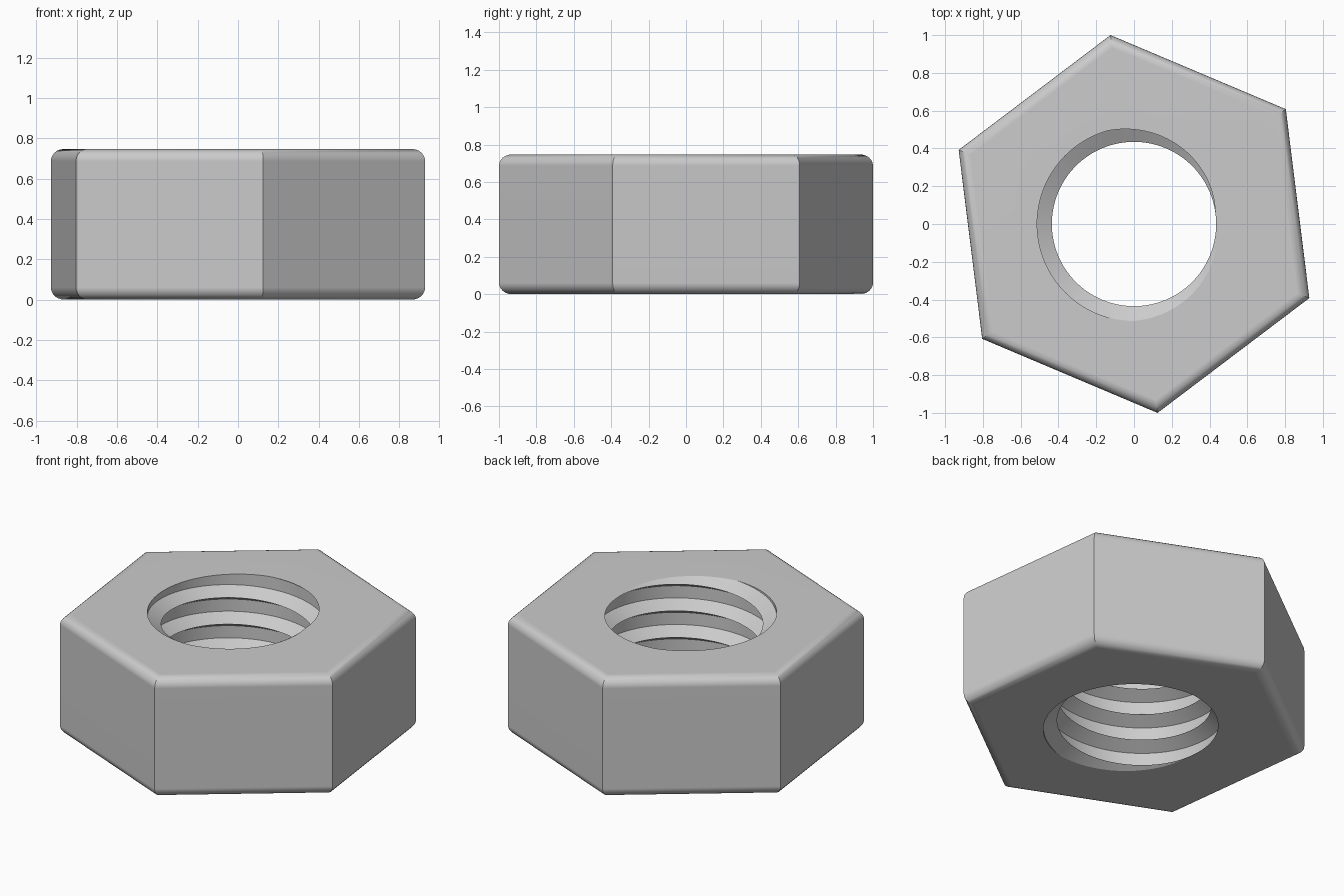
import bpy, bmesh
from math import cos, sin, pi, radians, floor, ceil
from mathutils import Vector

HEIGHT = 0.747
CORNER_RADIUS = 1.0077        # centre to hexagon corner
HEX_TURN = radians(37.1)
FILLET = 0.06
FILLET_STEPS = 6
ROOT, CREST = 0.513, 0.435    # thread radii
PITCH = 0.166
FLANK = 0.045                 # height of one sloping thread side
CREST_ANGLE = radians(8)      # where the crest leaves the top face
SEGMENTS = 96

cube = bpy.data.objects.get("Cube")
if cube:
    bpy.data.objects.remove(cube, do_unlink=True)


def polar(radius, angle, z):
    return Vector((radius * cos(angle), radius * sin(angle), z))


bm = bmesh.new()

# Threaded hole: one continuous helical strip, overlong at both ends
turns = ceil(HEIGHT / PITCH) + 4
columns = []
for j in range(turns * SEGMENTS + 1):
    turn = j / SEGMENTS
    angle = CREST_ANGLE + 2 * pi * turn
    z = HEIGHT + PITCH * (turn - turns + 2)
    columns.append([bm.verts.new(polar(CREST, angle, z)),
                    bm.verts.new(polar(ROOT, angle, z + FLANK)),
                    bm.verts.new(polar(ROOT, angle, z + PITCH - FLANK))])
for j in range(len(columns) - 1 - SEGMENTS):
    a = columns[j] + [columns[j + SEGMENTS][0]]
    b = columns[j + 1] + [columns[j + 1 + SEGMENTS][0]]
    for k in range(3):
        bm.faces.new((a[k], b[k], b[k + 1], a[k + 1]))
bmesh.ops.delete(bm, geom=[v for v in bm.verts if not v.link_faces], context='VERTS')

# Trim the thread flush with the top and bottom faces
rims = []
for z, up in ((0, -1), (HEIGHT, 1)):
    bmesh.ops.bisect_plane(bm, geom=bm.verts[:] + bm.edges[:] + bm.faces[:], dist=1e-6,
                           plane_co=(0, 0, z), plane_no=(0, 0, up), clear_outer=True)
for z in (0, HEIGHT):
    rims.append([e for e in bm.edges if e.is_boundary
                 and all(abs(v.co.z - z) < 1e-4 for v in e.verts)])

# Hexagonal body: stacked rings with rounded top and bottom edges
levels = []
for s in range(FILLET_STEPS + 1):
    t = pi / 2 * s / FILLET_STEPS
    levels.append((FILLET * (1 - sin(t)), FILLET * (1 - cos(t))))
levels += [(inset, HEIGHT - z) for inset, z in reversed(levels)]
rings = []
for inset, z in levels:
    radius = CORNER_RADIUS - inset / cos(pi / 6)
    rings.append([bm.verts.new(polar(radius, HEX_TURN + i * pi / 3, z)) for i in range(6)])
for low, high in zip(rings, rings[1:]):
    for i in range(6):
        n = (i + 1) % 6
        bm.faces.new((low[i], low[n], high[n], high[i]))

# Flat top and bottom faces between the hexagon and the hole
for ring, rim in zip((rings[0], rings[-1]), rims):
    outer = [bm.edges.get((ring[i], ring[(i + 1) % 6])) for i in range(6)]
    bmesh.ops.triangle_fill(bm, edges=outer + rim, use_beauty=True, normal=(0, 0, 1))
bmesh.ops.recalc_face_normals(bm, faces=bm.faces[:])

mesh = bpy.data.meshes.new("hex_nut")
bm.to_mesh(mesh)
bm.free()
nut = bpy.data.objects.new("hex_nut", mesh)
bpy.context.collection.objects.link(nut)

# Plain grey metal
grey = bpy.data.materials.new("light_grey")
grey.use_nodes = True
colour = (0.6, 0.6, 0.6, 1)
grey.diffuse_color = colour
grey.node_tree.nodes["Principled BSDF"].inputs["Base Color"].default_value = colour
mesh.materials.append(grey)

# Smooth rounding with crisp thread and corner edges
bpy.context.view_layer.objects.active = nut
nut.select_set(True)
bpy.ops.object.shade_smooth_by_angle(angle=radians(30))
weighted = nut.modifiers.new("weighted_normals", 'WEIGHTED_NORMAL')
weighted.keep_sharp = True
